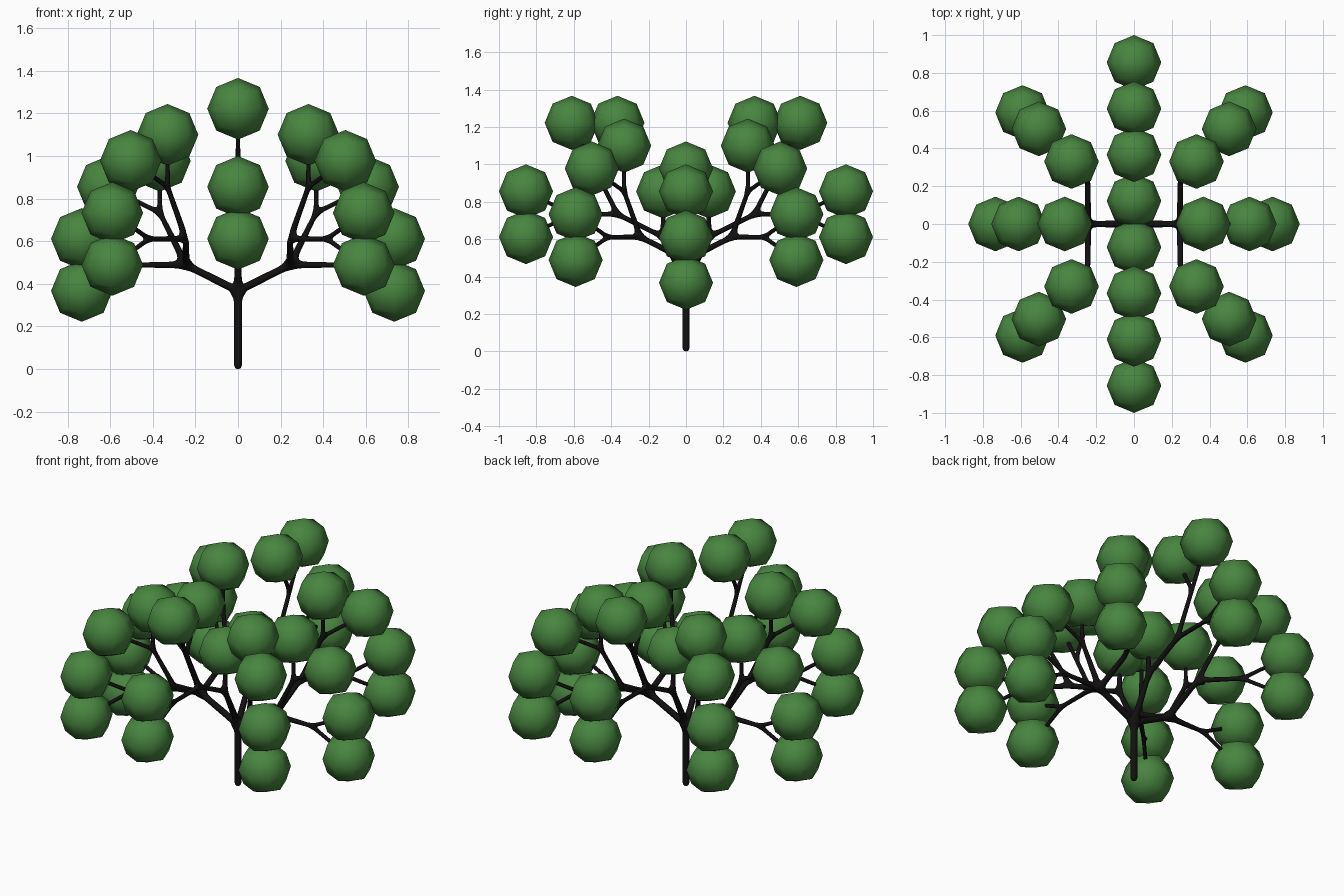
import bpy, bmesh, math
from mathutils import Vector, Matrix

if "Cube" in bpy.data.objects:
    bpy.data.objects.remove(bpy.data.objects["Cube"])

U = 0.1222          # layout unit
LEAF_R = 0.1445


def material(name, rgb):
    m = bpy.data.materials.new(name)
    m.diffuse_color = (*rgb, 1)
    m.use_nodes = True
    m.node_tree.nodes["Principled BSDF"].inputs["Base Color"].default_value = m.diffuse_color
    return m


def add_object(name, bm, mat):
    me = bpy.data.meshes.new(name)
    bm.to_mesh(me)
    bm.free()
    me.materials.append(mat)
    ob = bpy.data.objects.new(name, me)
    bpy.context.collection.objects.link(ob)
    return ob


bark = material("bark", (0.006, 0.005, 0.005))
green = material("leaf_green", (0.065, 0.235, 0.051))

# Skeleton of one quarter: (start, end, end radius, has leaf cluster)
limbs = [((0, 0, 0), (0, 0, 0.3), 0.02, False),
         ((0, 0, 0.3), (0, 0, 3), 0.02, False),
         ((0, 0, 3), (2, 0, 4), 0.018, False),
         ((2, 0, 4), (2, 2, 5), 0.0155, False)]


def chain(base, azimuth, steps):
    """Limbs given as (radial, height) offsets in a vertical plane."""
    d = Vector((math.cos(azimuth), math.sin(azimuth), 0))

    def at(p):
        return tuple(Vector(base) + d * p[0] + Vector((0, 0, p[1])))
    for a, b, r, leaf in steps:
        limbs.append((at(a), at(b), r, leaf))


def spray(base, azimuth):
    chain(base, azimuth, [
        ((0, 0), (2, 0), 0.012, False),
        ((2, 0), (4, 1), 0.010, True), ((2, 0), (4, -1), 0.010, True),
        ((0, 0), (1, 2), 0.012, False),
        ((1, 2), (1, 4), 0.010, True), ((1, 2), (3, 3), 0.010, True)])


spray((2, 0, 4), 0)
spray((2, 2, 5), math.pi / 4)
# Tall limb towards the back
chain((0, 0, 3), math.pi / 2, [
    ((0, 0), (1, 2), 0.015, False), ((1, 2), (1, 4), 0.010, True),
    ((1, 2), (3, 3), 0.014, False),
    ((3, 3), (5, 3), 0.012, False),
    ((5, 3), (7, 4), 0.010, True), ((5, 3), (7, 2), 0.010, True),
    ((3, 3), (4, 5), 0.012, False),
    ((4, 5), (3, 7), 0.010, True), ((4, 5), (5, 7), 0.010, True)])

# Mirror the quarter on x and y, welding shared joints
bm = bmesh.new()
skin = bm.verts.layers.skin.verify()
joints, leaves = {}, {}


def joint(p, r):
    key = tuple(round(c, 3) + 0.0 for c in p)
    if key not in joints:
        v = bm.verts.new(Vector(p) * U)
        v[skin].radius = (r, r)
        v[skin].use_root = not joints
        joints[key] = v
    return key, joints[key]


for sx in (1, -1):
    for sy in (1, -1):
        for a, b, r, leaf in limbs:
            _, va = joint((a[0] * sx, a[1] * sy, a[2]), 0.02)
            key, vb = joint((b[0] * sx, b[1] * sy, b[2]), r)
            if not bm.edges.get((va, vb)):
                bm.edges.new((va, vb))
            if leaf:
                leaves[key] = vb.co.copy()

# Branches: skinned skeleton
branches = add_object("branches", bm, bark)
branches.modifiers.new("skin", 'SKIN').use_smooth_shade = True
sub = branches.modifiers.new("round", 'SUBSURF')
sub.levels = sub.render_levels = 2
dg = bpy.context.evaluated_depsgraph_get()
baked = bpy.data.meshes.new_from_object(branches.evaluated_get(dg))
branches.modifiers.clear()
branches.data = baked
if not baked.materials:
    baked.materials.append(bark)
# Set the trunk foot on the ground
low = min(v.co.z for v in baked.vertices)
for v in baked.vertices:
    if v.co.z < 0.1:
        v.co.z -= low * (1 - (v.co.z - low) / (0.1 - low))

# Leaf clusters: cubes subdivided once and rounded to a sphere
bm = bmesh.new()
for co in leaves.values():
    part = bmesh.new()
    bmesh.ops.create_cube(part, size=2)
    bmesh.ops.subdivide_edges(part, edges=part.edges[:], cuts=1, use_grid_fill=True)
    for v in part.verts:
        v.co = v.co.normalized() * LEAF_R + co
    tmp = bpy.data.meshes.new("tmp")
    part.to_mesh(tmp)
    part.free()
    bm.from_mesh(tmp)
    bpy.data.meshes.remove(tmp)
for f in bm.faces:
    f.smooth = True
add_object("leaf_clusters", bm, green)
